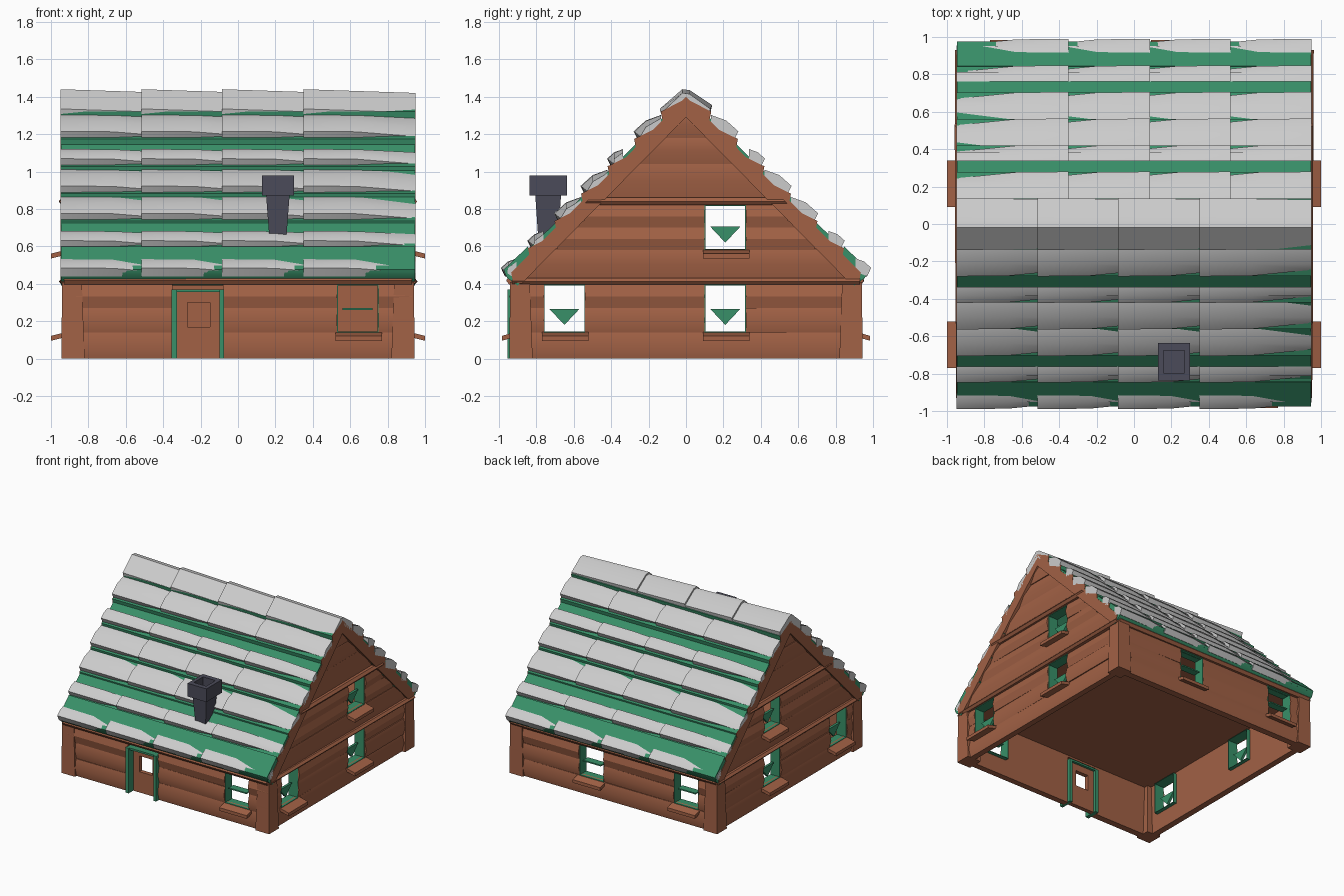
import bpy, bmesh, random
from mathutils import Vector

if "Cube" in bpy.data.objects:
    bpy.data.objects.remove(bpy.data.objects["Cube"])

random.seed(4)


def material(name, rgb):
    m = bpy.data.materials.new(name)
    m.diffuse_color = (*rgb, 1)
    m.use_nodes = True
    m.node_tree.nodes["Principled BSDF"].inputs["Base Color"].default_value = m.diffuse_color
    return m


WOOD = material("wood", (0.36, 0.12, 0.06))
GREEN = material("green_paint", (0.04, 0.28, 0.14))
SLATE = material("dark_slate", (0.07, 0.07, 0.10))
SIDES = {"right": lambda u, d, z: (d, u, z), "left": lambda u, d, z: (-d, u, z),
         "front": lambda u, d, z: (u, -d, z), "back": lambda u, d, z: (u, d, z)}


class Part:
    """Collects solids lofted between matching rings into one object."""

    def __init__(self, name, mat=None):
        self.name, self.mat, self.bm = name, mat, bmesh.new()

    def loft(self, *rings):
        vs = [[self.bm.verts.new(Vector(p)) for p in r] for r in rings]
        n = len(vs[0])
        self.bm.faces.new(vs[0])
        self.bm.faces.new(vs[-1][::-1])
        for va, vb in zip(vs, vs[1:]):
            for i in range(n):
                j = (i + 1) % n
                self.bm.faces.new((va[i], vb[i], vb[j], va[j]))

    def box(self, side, u0, u1, d0, d1, z0, z1, droop=0):
        f = SIDES[side]
        ring = [(d0, z0), (d1, z0 - droop), (d1, z1 - droop), (d0, z1)]
        self.loft([f(u0, d, z) for d, z in ring], [f(u1, d, z) for d, z in ring])

    def done(self):
        bmesh.ops.recalc_face_normals(self.bm, faces=self.bm.faces)
        me = bpy.data.meshes.new(self.name)
        self.bm.to_mesh(me)
        self.bm.free()
        ob = bpy.data.objects.new(self.name, me)
        bpy.context.collection.objects.link(ob)
        if self.mat:
            me.materials.append(self.mat)
        return ob


# openings per side: (u0, u1, z0, z1)
gable_wins = [(-0.76, -0.54, 0.14, 0.395), (0.10, 0.32, 0.14, 0.395), (0.10, 0.32, 0.58, 0.82)]
door = (-0.35, -0.08, 0.0, 0.36)
windows = {"right": gable_wins, "left": gable_wins,
           "front": [(0.53, 0.75, 0.14, 0.395)],
           "back": [(-0.76, -0.54, 0.14, 0.395), (0.10, 0.32, 0.14, 0.395)]}
low_rows = [0, 0.14, 0.27, 0.395]
high_rows = [0.395, 0.43, 0.58, 0.70, 0.82, 0.86, 1.04, 1.18, 1.32]


# plank walls, split around the openings and clipped to the gable slope
def plank_wall(side):
    gable = side in ("right", "left")
    rows = low_rows + (high_rows[1:] if gable else [0.44])
    wall = Part(side + "_plank_wall", WOOD)
    holes = windows[side] + ([door] if side == "front" else [])
    f = SIDES[side]

    def limit(z):
        return min(0.93, 1.37 - z)

    for z0, z1 in zip(rows, rows[1:]):
        zm = (z0 + z1) / 2
        cuts = sorted((h[0], h[1]) for h in holes if h[2] < zm < h[3])
        edges = [None] + [e for c in cuts for e in c] + [None]
        ledge = z1 - z0 < 0.05
        for s, e in zip(edges[::2], edges[1::2]):
            rings = []
            for end, sign in ((s, -1), (e, 1)):
                out = 0.922 + random.uniform(-0.006, 0.006) + (0.018 if ledge else 0)
                sec = [(0.87, z0), (out, z0), (out + 0.016, zm), (out, z1), (0.87, z1)]
                rings.append([f(sign * limit(z) if end is None else end, d, z) for d, z in sec])
            wall.loft(*rings)
    wall.done()


for side in SIDES:
    plank_wall(side)

# corner posts
posts = Part("corner_posts", WOOD)
for sx in (-1, 1):
    for sy in (-1, 1):
        def post_ring(z, a, b):
            return [(sx * a, sy * a, z), (sx * b, sy * a, z), (sx * b, sy * b, z), (sx * a, sy * b, z)]
        posts.loft(post_ring(0, 0.82, 0.945), post_ring(0.41, 0.835, 0.94))
posts.done()

# window frames, sills and small wedge ornaments
frames, sills = Part("window_frames", GREEN), Part("window_sills", WOOD)
wedges = Part("window_wedges", GREEN)
for side, wins in windows.items():
    for u0, u1, z0, z1 in wins:
        t = 0.004
        frames.box(side, u0, u0 + t, 0.84, 0.925, z0, z1)
        frames.box(side, u1 - t, u1, 0.84, 0.925, z0, z1)
        frames.box(side, u0, u1, 0.84, 0.925, z0, z0 + t)
        frames.box(side, u0, u1, 0.84, 0.925, z1 - t, z1)
        reach = 1.0 if side in ("right", "left") else 0.985
        sills.box(side, u0 - 0.01, u1 + 0.02, 0.90, reach, z0 - 0.02, z0 + 0.006, 0.025)
        mid, f = (u0 + u1) / 2, SIDES[side]
        if side in ("right", "left"):
            tri = [(mid - 0.08, z0 + 0.125), (mid + 0.08, z0 + 0.125), (mid, z0 + 0.04)]
            wedges.loft([f(u, 0.87, z) for u, z in tri], [f(u, 0.89, z) for u, z in tri])
        else:
            wedges.box(side, mid - 0.08, mid + 0.08, 0.86, 0.92, z0 + 0.12, z0 + 0.13)
for part in (frames, sills, wedges):
    part.done()

# door surround (green strips) and a brown leaf with a small opening
outer, leaf = Part("door_frame", GREEN), Part("door_leaf", WOOD)
for u0, u1 in ((-0.355, -0.325), (-0.10, -0.075)):
    outer.box("front", u0, u1, 0.84, 0.955, 0, 0.37)
outer.box("front", -0.355, -0.075, 0.84, 0.945, 0.355, 0.37)
leaf.box("front", -0.325, -0.27, 0.86, 0.895, 0, 0.355)
leaf.box("front", -0.15, -0.10, 0.86, 0.895, 0, 0.355)
leaf.box("front", -0.27, -0.15, 0.86, 0.895, 0, 0.17)
leaf.box("front", -0.27, -0.15, 0.86, 0.895, 0.30, 0.355)
outer.done()
leaf.done()

# ceiling closing the ground floor
ceiling = Part("ceiling", WOOD)
ceiling.box("front", -0.9, 0.9, -0.9, 0.9, 0.41, 0.44)
ceiling.done()


# a roof profile swept along x on both slopes
def slopes(part, profile, spans):
    for x0, x1 in spans:
        for s in (-1, 1):
            part.loft([(x0, s * y, z) for y, z in profile], [(x1, s * y, z) for y, z in profile])


shell = Part("stepped_roof_shell", GREEN)
rakes = Part("rake_boards", WOOD)
slopes(shell, [(0, 1.32), (0, 1.41), (0.97, 0.46), (0.955, 0.43), (0.90, 0.39)], [(-0.946, 0.946)])
slopes(rakes, [(0, 1.29), (0, 1.40), (0.935, 0.46), (0.925, 0.41), (0.88, 0.40)],
       [(-0.95, -0.90), (0.90, 0.95)])
# full-width steps that carry the tile rows, with wooden end grain
for k in range(6):
    y, z = 0.135 + 0.142 * k, 1.32 - 0.146 * k
    step = [(max(y - 0.142, 0), z + 0.07), (y, z), (y - 0.012, z - 0.06), (max(y - 0.16, 0), z + 0.0)]
    slopes(shell, step, [(-0.946, 0.946)])
    slopes(rakes, step, [(-0.95, -0.946), (0.946, 0.95)])
slopes(shell, [(0.845, 0.60), (0.975, 0.475), (0.96, 0.44), (0.83, 0.54)], [(-0.946, 0.946)])
shell.done()
rakes.done()

# overlapping tiles: the lower edge of each sinks into its step toward the far end
tiles = Part("roof_tiles")
starts = (-0.95, -0.515, -0.085, 0.35)
for s in (-1, 1):
    for k, d in enumerate((0.145, 0.085, 0.145, 0.145, 0.085, 0.085)):
        y, z = 0.28 + 0.142 * k, 1.215 - 0.146 * k
        for x0 in starts:
            def tile_ring(x, sink):
                sec = [(y - d, z + 0.6 * d - sink * 0.5), (y - d * 0.45, z + 0.4 * d - sink),
                       (y - sink, z - sink * 0.8), (y - 0.022 - sink, z - 0.045),
                       (y - d, z + 0.6 * d - 0.07)]
                return [(-s * x, s * p, q) for p, q in sec]
            x1 = min(x0 + 0.6, 0.95)
            tiles.loft(tile_ring(x0, 0), tile_ring(x0 + 0.28, 0.003), tile_ring(x1, 0.035))
tiles.done()

# ridge caps
ridge = Part("ridge_caps")
cap = [(-0.14, 1.335), (-0.02, 1.44), (0.02, 1.435), (0.14, 1.355), (0.125, 1.29), (0, 1.38), (-0.125, 1.28)]
for x0 in starts:
    x1 = min(x0 + 0.6, 0.95)
    ridge.loft([(x0, y, z) for y, z in cap], [(x1, y * 0.93, z - 0.02) for y, z in cap])
ridge.done()


# chimney: tapered shaft with a hollow square cap
def square(rx, ry, z):
    return [(0.213 + a * rx, -0.737 + b * ry, z) for a, b in ((-1, -1), (1, -1), (1, 1), (-1, 1))]


chimney = Part("chimney_shaft", SLATE)
chimney.loft(square(0.042, 0.05, 0.60), square(0.064, 0.07, 0.89))
chimney.done()
collar = Part("chimney_cap", SLATE)
loops = [[collar.bm.verts.new(p) for p in square(*r)]
         for r in ((0.056, 0.06, 0.89), (0.075, 0.08, 0.872), (0.086, 0.10, 0.872),
                   (0.086, 0.10, 0.98), (0.056, 0.06, 0.98))]
for a, b in zip(loops, loops[1:] + loops[:1]):
    for i in range(4):
        j = (i + 1) % 4
        collar.bm.faces.new((a[i], a[j], b[j], b[i]))
collar.done()

# soften gentle angles while keeping hard edges
for ob in bpy.context.collection.objects:
    ob.select_set(True)
    bpy.context.view_layer.objects.active = ob
bpy.ops.object.shade_smooth_by_angle(angle=0.5)
